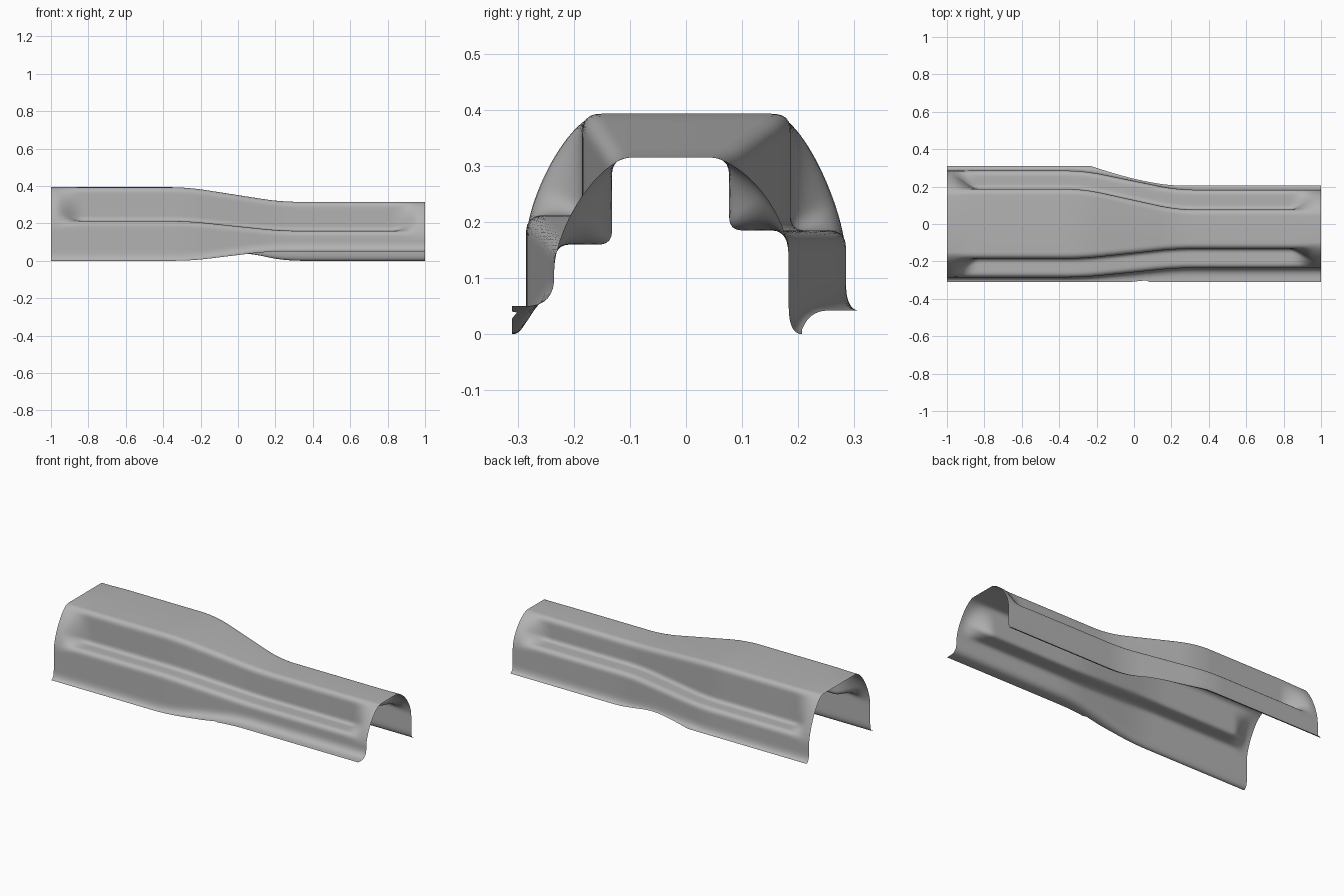
import bpy
import bmesh
from mathutils import Vector

cube = bpy.data.objects.get("Cube")
if cube:
    bpy.data.objects.remove(cube, do_unlink=True)

STATIONS = 120
SIDE_POINTS = 44


def clamp(u):
    return max(0.0, min(1.0, u))


def ramp(x, a, b):
    """Straight ramp from 0 to 1 with softened ends."""
    return sum(clamp((x + o - a) / (b - a)) for o in (-.08, -.04, 0, .04, .08)) / 5


def smooth(u):
    u = clamp(u)
    return u * u * (3 - 2 * u)


def mix(pair, t):
    return pair[0] + (pair[1] - pair[0]) * t


def quad_curve(a, b, c, n=8):
    return [a * (1 - t) ** 2 + b * 2 * t * (1 - t) + c * t * t
            for t in (i / n for i in range(n + 1))]


def cubic_curve(a, b, c, d, n=24):
    return [a * (1 - t) ** 3 + b * 3 * t * (1 - t) ** 2 + c * 3 * t * t * (1 - t) + d * t ** 3
            for t in (i / n for i in range(n + 1))]


def fillet(a, corner, c, r):
    """Round a corner between two straight runs."""
    return quad_curve(corner + (a - corner).normalized() * r, corner,
                      corner + (c - corner).normalized() * r)


def resample(path, n):
    """Spread n points evenly along a polyline."""
    lengths = [0.0]
    for a, b in zip(path, path[1:]):
        lengths.append(lengths[-1] + (b - a).length)
    out, k = [], 0
    for i in range(n):
        d = lengths[-1] * i / (n - 1)
        while k < len(path) - 2 and lengths[k + 1] < d:
            k += 1
        span = lengths[k + 1] - lengths[k]
        out.append(path[k].lerp(path[k + 1], clamp((d - lengths[k]) / span) if span else 0))
    return out


# Sizes at the wide end and the narrow end, measured outward from the centre line
FRONT = dict(wall=(.285, .235), riser=(.185, .132), step=(.212, .16), edge_z=(.0, .05))
BACK = dict(wall=(.285, .183), riser=(.187, .077), step=(.185, .185), edge_z=(.042, .0))
TOP = (.393, .315)


def half_section(x, dims, is_back):
    """Points from the flange edge up to the shoulder of one side."""
    t = ramp(x, -.27, .23)
    wall, riser, step = (mix(dims[k], t) for k in ("wall", "riser", "step"))
    top = mix(TOP, t)
    if is_back:
        edge_z = mix(dims["edge_z"], ramp(x, .06, .24))
        edge_y = mix((.31, .207), 1 - (1 - clamp((x + .23) / .45)) ** 1.5)
    else:
        edge_z = mix(dims["edge_z"], ramp(x, -.25, .16))
        edge_y = .31
    edge_y = max(edge_y, wall + .006)

    # Flange curving into the wall
    out = min(.05, edge_y - wall)
    flange = [Vector((edge_y, edge_z))] if edge_y - wall > .06 else []
    flange += quad_curve(Vector((wall + out, edge_z)), Vector((wall, edge_z)),
                         Vector((wall, edge_z + .05)))
    flange = resample(flange, 12)

    # Stepped side and plain arched side, blended towards the ends
    base = Vector((wall, edge_z + .05))
    a, b, c = Vector((wall, step)), Vector((riser, step)), Vector((riser, top))
    shoulder = Vector((riser - .035, top))
    stepped = [base] + fillet(base, a, b, .03) + fillet(a, b, c, .023)
    stepped += fillet(b, c, shoulder, .032) + [shoulder]
    low = Vector((wall, step - .05))
    arched = [base] + cubic_curve(low, Vector((wall, step + .035)),
                                  Vector((riser + .02, top)), shoulder)
    amount = smooth((.98 - abs(x)) / .15)
    side = [p.lerp(q, amount) for p, q in
            zip(resample(arched, SIDE_POINTS), resample(stepped, SIDE_POINTS))]
    return flange + side[1:]


# Sheet lofted through the sections
bm = bmesh.new()
rows = []
for i in range(STATIONS + 1):
    x = -1 + 2 * i / STATIONS
    front = [(-p.x, p.y) for p in half_section(x, FRONT, False)]
    back = [(p.x, p.y) for p in half_section(x, BACK, True)]
    rows.append([bm.verts.new((x, y, z)) for y, z in front + back[::-1]])
for r, s in zip(rows, rows[1:]):
    for j in range(len(r) - 1):
        bm.faces.new((r[j], s[j], s[j + 1], r[j + 1]))

mesh = bpy.data.meshes.new("pressed_rail")
bm.to_mesh(mesh)
bm.free()
rail = bpy.data.objects.new("pressed_rail", mesh)
bpy.context.collection.objects.link(rail)

# Plain grey sheet metal
grey = bpy.data.materials.new("grey_metal")
grey.use_nodes = True
colour = (.45, .45, .45, 1)
grey.diffuse_color = colour
grey.node_tree.nodes["Principled BSDF"].inputs["Base Color"].default_value = colour
mesh.materials.append(grey)
mesh.shade_smooth()
